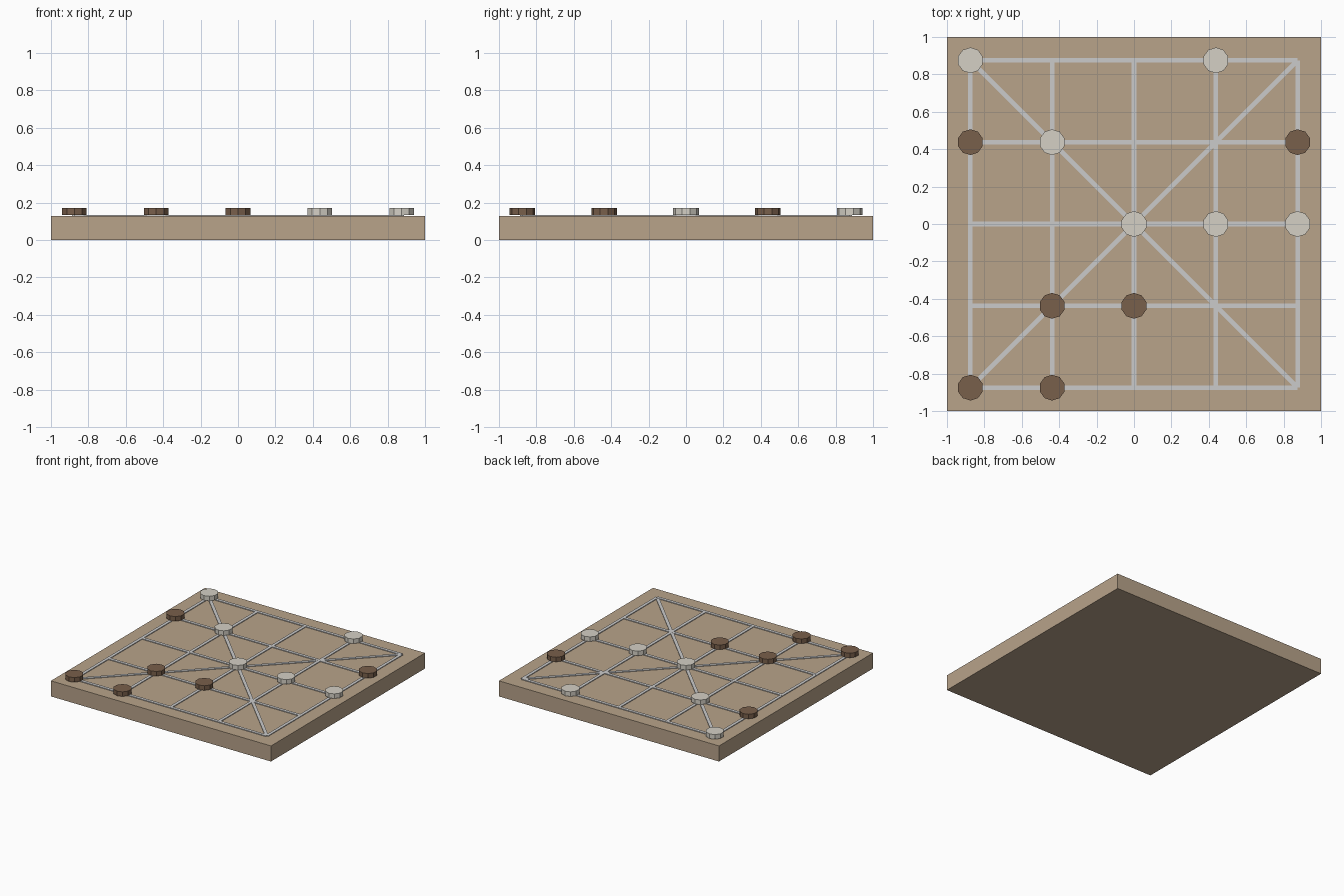
import bpy
from math import atan2, hypot

if "Cube" in bpy.data.objects:
    bpy.data.objects.remove(bpy.data.objects["Cube"])

BOARD_H = 0.128    # board thickness
LINE_TOP = 0.134   # top of raised lines
STEP = 0.4375      # spacing of the 5 x 5 points
EDGE = 2 * STEP


def material(name, rgb):
    m = bpy.data.materials.new(name)
    m.diffuse_color = (*rgb, 1)
    m.use_nodes = True
    m.node_tree.nodes["Principled BSDF"].inputs["Base Color"].default_value = m.diffuse_color
    return m


def finish(name, mat):
    ob = bpy.context.object
    ob.name = name
    ob.data.materials.append(mat)
    return ob


def box(name, size, loc, mat, angle=0):
    bpy.ops.mesh.primitive_cube_add(size=1, location=loc, rotation=(0, 0, angle))
    bpy.context.object.scale = size
    return finish(name, mat)


def line(name, a, b, top):
    dx, dy = b[0] - a[0], b[1] - a[1]
    base = BOARD_H - 0.004
    box(name, (hypot(dx, dy), 0.025, top - base),
        ((a[0] + b[0]) / 2, (a[1] + b[1]) / 2, (top + base) / 2),
        pale, atan2(dy, dx))


def counter(name, col, row, mat):
    bpy.ops.mesh.primitive_cylinder_add(
        vertices=10, radius=0.069, depth=0.038,
        location=(col * STEP, row * STEP, LINE_TOP + 0.019))
    finish(name, mat)


wood = material("wood", (0.48, 0.366, 0.254))
pale = material("pale_line", (0.69, 0.69, 0.68))
ivory = material("ivory", (0.66, 0.63, 0.56))
brown = material("brown", (0.19, 0.115, 0.07))

# Board slab
box("board", (2, 2, BOARD_H), (0, 0, BOARD_H / 2), wood)

# Raised grid lines and the two diagonals
for i in range(-2, 3):
    p = i * STEP
    line(f"row_line_{i + 3}", (-EDGE, p), (EDGE, p), LINE_TOP)
    line(f"column_line_{i + 3}", (p, -EDGE), (p, EDGE), LINE_TOP - 0.0004)
for n, s in enumerate((1, -1), 1):
    line(f"diagonal_line_{n}", (-EDGE, -EDGE * s), (EDGE, EDGE * s),
         LINE_TOP - 0.0004 - 0.0004 * n)

# Counters on the grid points (column, row)
light = [(-2, 2), (1, 2), (-1, 1), (0, 0), (1, 0), (2, 0)]
dark = [(-2, 1), (2, 1), (-1, -1), (0, -1), (-2, -2), (-1, -2)]
for n, (c, r) in enumerate(light, 1):
    counter(f"light_counter_{n}", c, r, ivory)
for n, (c, r) in enumerate(dark, 1):
    counter(f"dark_counter_{n}", c, r, brown)
